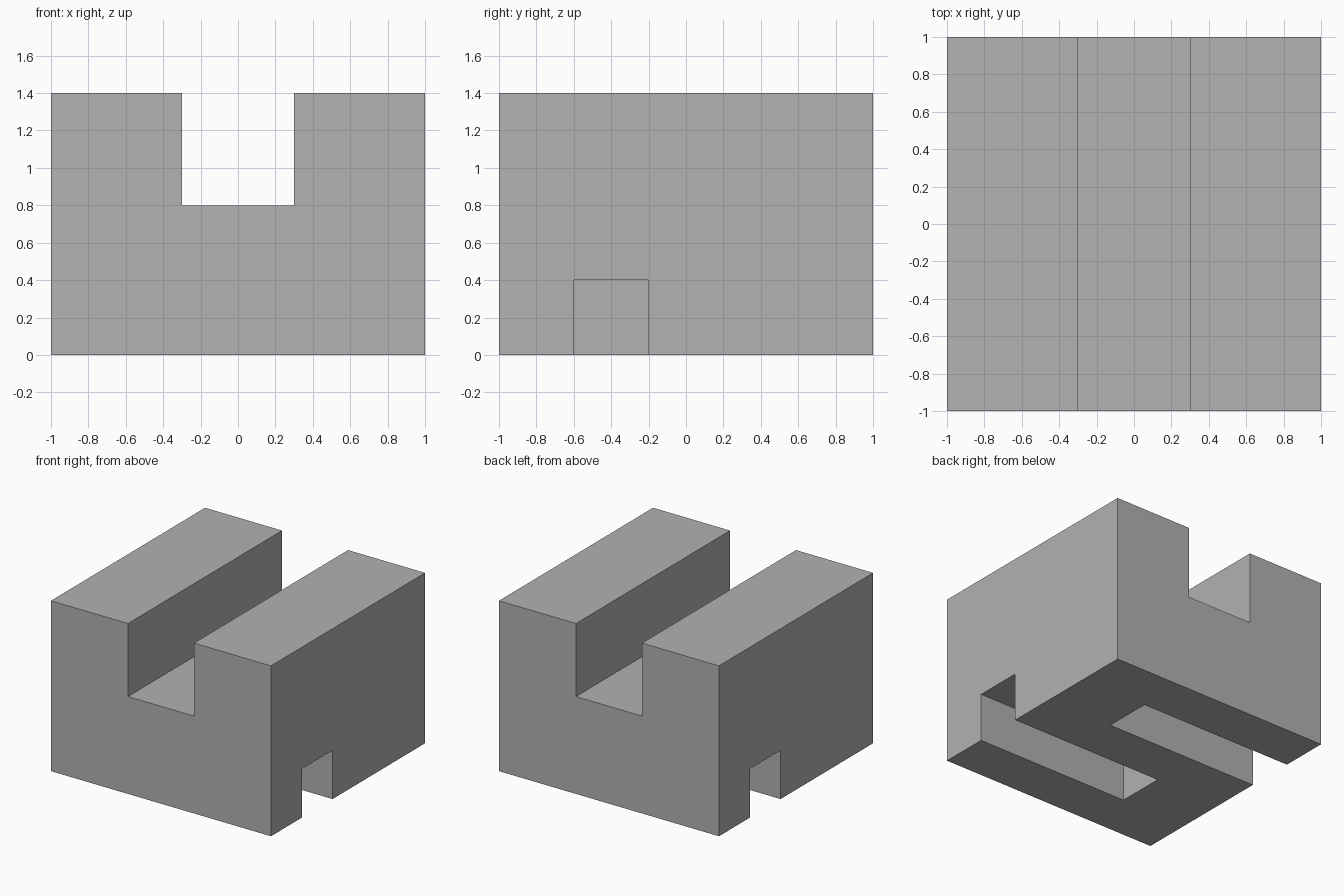
import bpy
import bmesh

cube = bpy.data.objects.get("Cube")
if cube:
    bpy.data.objects.remove(cube, do_unlink=True)

HALF, HEIGHT = 1.0, 1.4
GROOVE_HALF, GROOVE_FLOOR = 0.3, 0.8
SLOT_HEIGHT, SLOT_END = 0.4, 0.4
OVER = 0.2  # how far cutters reach past the block

# Plain grey
grey = bpy.data.materials.new("plain grey")
grey.use_nodes = True
colour = (0.445, 0.445, 0.445, 1)
grey.diffuse_color = colour
grey.node_tree.nodes["Principled BSDF"].inputs["Base Color"].default_value = colour


def extrude_profile(name, profile, start, end):
    """Extrude an (x, z) outline along y."""
    bm = bmesh.new()
    face = bm.faces.new([bm.verts.new((x, start, z)) for x, z in profile])
    grown = bmesh.ops.extrude_face_region(bm, geom=[face])["geom"]
    moved = [g for g in grown if isinstance(g, bmesh.types.BMVert)]
    bmesh.ops.translate(bm, verts=moved, vec=(0, end - start, 0))
    bmesh.ops.recalc_face_normals(bm, faces=bm.faces)
    mesh = bpy.data.meshes.new(name)
    bm.to_mesh(mesh)
    bm.free()
    mesh.materials.append(grey)
    obj = bpy.data.objects.new(name, mesh)
    bpy.context.collection.objects.link(obj)
    return obj


# Block with an open groove along its top
right_side = [(HALF, 0), (HALF, HEIGHT), (GROOVE_HALF, HEIGHT), (GROOVE_HALF, GROOVE_FLOOR)]
left_side = [(-x, z) for x, z in reversed(right_side)]
block = extrude_profile("grooved_block", right_side + left_side, -HALF, HALF)

# Two underside slots, one from each side, half a turn apart
cutters = []
for side in (1, -1):
    inner, outer = -SLOT_END * side, (HALF + OVER) * side
    outline = [(inner, -OVER), (outer, -OVER), (outer, SLOT_HEIGHT), (inner, SLOT_HEIGHT)]
    cutter = extrude_profile("slot_cutter", outline, -0.6 * side, -0.2 * side)
    cutter.hide_render = True
    cut = block.modifiers.new("slot", "BOOLEAN")
    cut.operation = "DIFFERENCE"
    cut.solver = "EXACT"
    cut.object = cutter
    cutters.append(cutter)

# Bake the cuts and drop the cutters
depsgraph = bpy.context.evaluated_depsgraph_get()
block.data = bpy.data.meshes.new_from_object(block.evaluated_get(depsgraph))
block.modifiers.clear()
for cutter in cutters:
    bpy.data.objects.remove(cutter, do_unlink=True)
